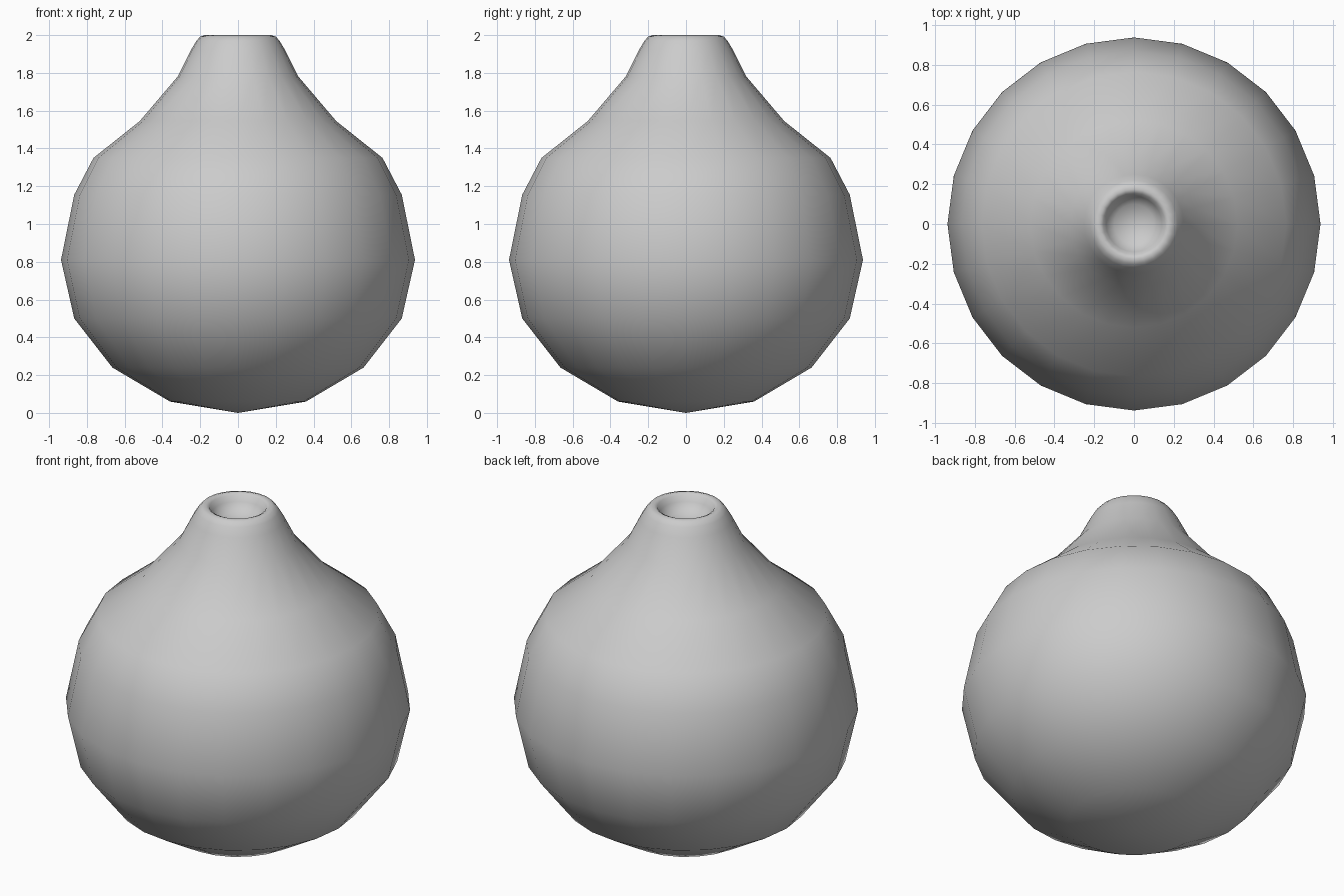
import bpy, bmesh
from math import cos, sin, tau

if "Cube" in bpy.data.objects:
    bpy.data.objects.remove(bpy.data.objects["Cube"])

SIDES = 24

# Outer wall from base to rim, then over the lip into the mouth (radius, z)
PROFILE = [(0.36, 0.06), (0.665, 0.24), (0.867, 0.50), (0.937, 0.81),
           (0.867, 1.155), (0.765, 1.35), (0.52, 1.545), (0.32, 1.78),
           (0.25, 1.92), (0.22, 1.97), (0.20, 1.992), (0.175, 2.0),
           (0.155, 1.99), (0.14, 1.955), (0.10, 1.91)]
BASE_Z, MOUTH_Z = 0.0, 1.895


def lathe(name, profile, bottom, top):
    bm = bmesh.new()
    rings = [[bm.verts.new((r * cos(tau * i / SIDES), r * sin(tau * i / SIDES), z))
              for i in range(SIDES)] for r, z in profile]
    low, high = bm.verts.new((0, 0, bottom)), bm.verts.new((0, 0, top))
    for i in range(SIDES):
        j = (i + 1) % SIDES
        for a, b in zip(rings, rings[1:]):
            bm.faces.new((a[i], a[j], b[j], b[i]))
        bm.faces.new((low, rings[0][j], rings[0][i]))
        bm.faces.new((high, rings[-1][i], rings[-1][j]))
    for f in bm.faces:
        f.smooth = True
    mesh = bpy.data.meshes.new(name)
    bm.to_mesh(mesh)
    bm.free()
    obj = bpy.data.objects.new(name, mesh)
    bpy.context.collection.objects.link(obj)
    return obj


# Round flask with tapering neck and dimpled mouth
lathe("flask_body", PROFILE, BASE_Z, MOUTH_Z)
